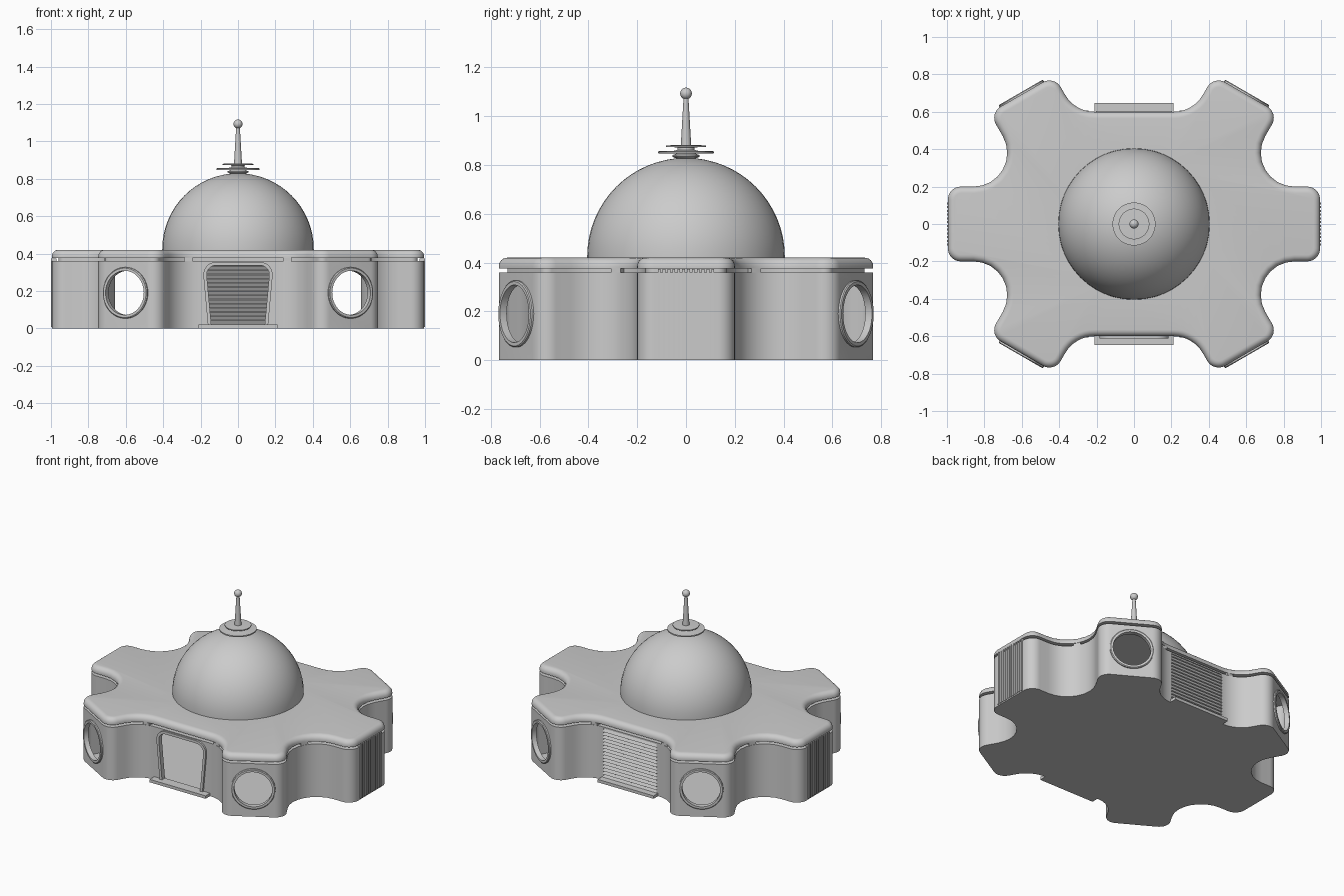
import bpy, bmesh
from math import sin, cos, pi, radians, tan
from mathutils import Vector, Matrix

if "Cube" in bpy.data.objects:
    bpy.data.objects.remove(bpy.data.objects["Cube"])


def finish(name, bm, matrix=Matrix()):
    bmesh.ops.remove_doubles(bm, verts=bm.verts, dist=1e-5)
    bmesh.ops.recalc_face_normals(bm, faces=bm.faces)
    me = bpy.data.meshes.new(name)
    bm.to_mesh(me)
    bm.free()
    ob = bpy.data.objects.new(name, me)
    bpy.context.collection.objects.link(ob)
    ob.matrix_world = matrix
    return ob


def skin(name, rings, mode='cap', matrix=Matrix()):
    """Skin rings of points; mode is cap, loop (closed profile) or open."""
    bm = bmesh.new()
    vs = [[bm.verts.new(p) for p in r] for r in rings]
    n = len(vs[0])
    pairs = list(zip(vs, vs[1:])) + ([(vs[-1], vs[0])] if mode == 'loop' else [])
    for a, b in pairs:
        for i in range(n):
            j = (i + 1) % n
            bm.faces.new((a[i], a[j], b[j], b[i]))
    if mode == 'cap':
        bm.faces.new(vs[0][::-1])
        bm.faces.new(vs[-1])
    return finish(name, bm, matrix)


def lathe(name, profile, mode='open', matrix=Matrix(), n=48):
    rings = [[(r * cos(2 * pi * i / n), r * sin(2 * pi * i / n), z) for i in range(n)]
             for r, z in profile]
    return skin(name, rings, mode, matrix)


def rounded(poly, inset, z, steps=8):
    """Polygon (x, y, corner radius), filleted, then inset along its normals."""
    out = []
    for k, (x, y, r) in enumerate(poly):
        p = Vector((x, y))
        u = (Vector(poly[k - 1][:2]) - p).normalized()
        v = (Vector(poly[(k + 1) % len(poly)][:2]) - p).normalized()
        a = u.angle(v) / 2
        c = p + (u + v).normalized() * r / sin(a)
        d0 = (p + u * r / tan(a) - c).normalized()
        d1 = (p + v * r / tan(a) - c).normalized()
        sign = 1 if v.cross(u) > 0 else -1
        for s in range(steps + 1):
            t = s / steps
            w = d0.angle(d1)
            d = (d0 * sin((1 - t) * w) + d1 * sin(t * w)) / sin(w)
            q = c + d * (r - sign * inset)
            out.append((q.x, q.y, z))
    return out


def boxes(name, items):
    """One object made of boxes given as (centre, size, rotation matrix)."""
    bm = bmesh.new()
    for c, s, rot in items:
        bmesh.ops.create_cube(bm, size=1, matrix=Matrix.Translation(c) @ rot @ Matrix.Diagonal((*s, 1)))
    return finish(name, bm)


def cut(target, cutter):
    cutter.hide_render = True
    m = target.modifiers.new("cut", 'BOOLEAN')
    m.operation, m.solver, m.object = 'DIFFERENCE', 'EXACT', cutter
    bpy.context.view_layer.objects.active = target
    bpy.ops.object.modifier_apply(modifier=m.name)
    bpy.data.objects.remove(cutter)


I4 = Matrix()

# six-armed plan, mirrored from one quarter
quarter = [(.995, .2, .07), (.546, .2, .18), (.773, .593, .07), (.427, .793, .07), (.316, .6, .18)]
half = quarter + [(-x, y, r) for x, y, r in quarter[::-1]]
plan = half + [(x, -y, r) for x, y, r in half[::-1]]

# building: wall, shadow groove, rounded roof edge
profile = [(0, 0), (0, .36), (.035, .36), (.035, .376), (0, .376)]
profile += [(.035 * (1 - cos(t * pi / 12)), .385 + .035 * sin(t * pi / 12)) for t in range(7)]
building = skin("building_shell", [rounded(plan, d, z) for d, z in profile])

# hollow interior, open up into the dome
cut(building, skin("cavity", [rounded(plan, .02, z) for z in (.012, .345)]))
cut(building, lathe("dome_hole", [(.385, .3), (.385, .5)], 'cap'))

# round windows on the four diagonal arms
for sx in (1, -1):
    for sy in (1, -1):
        axis = Vector((sx * .5, sy * sin(pi / 3), 0))
        pos = Vector((sx * .6, sy * .693, .19))
        m = Matrix.Translation(pos) @ axis.to_track_quat('Z', 'Y').to_matrix().to_4x4()
        cut(building, lathe("window_hole", [(.12, -.06), (.12, .06)], 'cap', m))
        lathe("window_ring", [(.118, -.02), (.137, -.02), (.137, .008), (.132, .012), (.118, .012)],
              'loop', m)

# front doorway, wider at the top, with its frame
door = [(-.143, .02, .004), (.143, .02, .004), (.172, .337, .05), (-.172, .337, .05)]
face = Matrix.Rotation(pi / 2, 4, 'X')
cut(building, skin("door_hole", [rounded(door, 0, z) for z in (.5, .7)], 'cap', face))
skin("door_frame", [rounded(door, d, z) for d, z in ((-.018, .58), (-.018, .612), (0, .612), (0, .58))],
     'loop', face)

# back opening filled with horizontal slats
cut(building, boxes("louvre_hole", [((0, .6, .185), (.4, .2, .33), I4)]))
tilt = Matrix.Rotation(radians(30), 4, 'X')
boxes("back_slats", [((0, .594, .03 + i * .0222), (.404, .007, .031), tilt) for i in range(15)])

# entrance steps, front and back
for name, s in (("front_step", -1), ("back_step", 1)):
    boxes(name, [((0, s * .615, .01), (.42, .066, .02), I4)])

# vertical ribs on the two side arms
for name, s in (("right_ribs", 1), ("left_ribs", -1)):
    boxes(name, [((s * .985, -.11 + i * .02, .191), (.03, .011, .366), I4) for i in range(12)])

# small spacers interrupting the groove
posts = []
for sx in (1, -1):
    for sy in (1, -1):
        posts.append(((sx * .265, sy * .585, .368), (.045, .045, .018), I4))
        posts.append(((sx * .682, sy * .277, .368), (.045, .045, .018),
                      Matrix.Rotation(sx * sy * pi / 6, 4, 'Z')))
boxes("groove_spacers", posts)

# dome shell
R, zc = .405, .424
arc = [(cos(i * pi / 32), sin(i * pi / 32)) for i in range(17)]
dome = [(R, .41)] + [(R * c, zc + R * s) for c, s in arc]
dome += [((R - .015) * c, zc + (R - .015) * s) for c, s in arc[::-1]] + [(R - .015, .41)]
lathe("dome", [(max(r, 0) if r > 1e-6 else 0, z) for r, z in dome], 'loop')

# mast with collar discs and a ball tip
lathe("mast_collar", [(0, .822), (.045, .828), (.055, .834), (.055, .84), (.04, .846), (.115, .848),
                      (.115, .856), (.05, .858), (.035, .862), (.035, .872), (.082, .874),
                      (.082, .88), (.03, .882), (0, .882)])
lathe("mast", [(0, .87), (.022, .87), (.01, 1.075), (0, 1.075)], n=24)
ball = [(.024 * sin(i * pi / 12), 1.093 - .024 * cos(i * pi / 12)) for i in range(13)]
lathe("mast_ball", [(r if r > 1e-6 else 0, z) for r, z in ball], n=24)

# smooth shading with sharp edges kept
for ob in bpy.context.scene.objects:
    ob.select_set(True)
    bpy.context.view_layer.objects.active = ob
bpy.ops.object.shade_smooth_by_angle(angle=radians(35))
